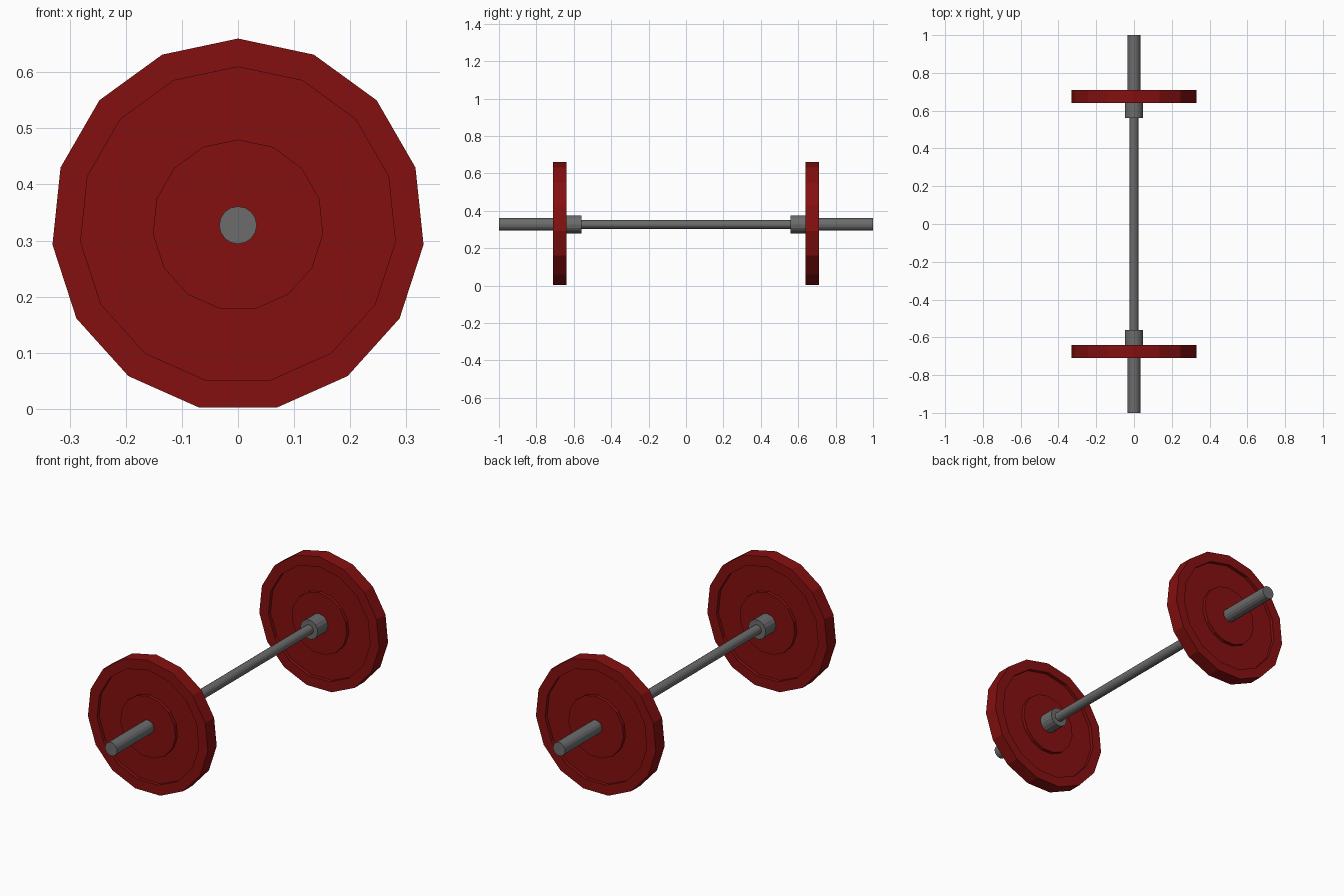
import bpy, bmesh, math

if "Cube" in bpy.data.objects:
    bpy.data.objects.remove(bpy.data.objects["Cube"])

AXIS_Z = 0.3275  # height of the bar's centre line


def material(name, rgb):
    m = bpy.data.materials.new(name)
    m.diffuse_color = (*rgb, 1)
    m.use_nodes = True
    m.node_tree.nodes["Principled BSDF"].inputs["Base Color"].default_value = m.diffuse_color
    return m


red = material("dark red", (0.235, 0.005, 0.005))
grey = material("steel grey", (0.15, 0.15, 0.15))


def lathe(name, profile, sides, mat):
    """Revolve (radius, y) points around the bar axis; radius 0 closes the end."""
    bm = bmesh.new()
    rings = []
    for r, y in profile:
        if r == 0:
            rings.append([bm.verts.new((0, y, AXIS_Z))])
            continue
        ring = []
        for i in range(sides):
            a = 2 * math.pi * i / sides
            ring.append(bm.verts.new((r * math.sin(a), y, AXIS_Z + r * math.cos(a))))
        rings.append(ring)
    for a, b in zip(rings, rings[1:]):
        for i in range(sides):
            j = (i + 1) % sides
            quad = [a[i % len(a)], a[j % len(a)], b[j % len(b)], b[i % len(b)]]
            bm.faces.new(list(dict.fromkeys(quad)))
    bmesh.ops.recalc_face_normals(bm, faces=bm.faces)
    me = bpy.data.meshes.new(name)
    bm.to_mesh(me)
    bm.free()
    me.materials.append(mat)
    ob = bpy.data.objects.new(name, me)
    bpy.context.collection.objects.link(ob)
    return ob


def cylinder(name, r, y0, y1, sides):
    return lathe(name, [(0, y0), (r, y0), (r, y1), (0, y1)], sides, grey)


# thin grip between the collars
cylinder("bar_grip", 0.0235, -0.57, 0.57, 16)

for side, s in (("front", -1), ("back", 1)):
    # collar and loading sleeve
    cylinder(side + "_collar", 0.048, s * 0.56, s * 0.641, 16)
    cylinder(side + "_sleeve", 0.0335, s * 0.63, s * 1.0, 16)
    # weight plate: raised rim and hub with a recessed web on both faces
    y, half, web = 0.675, 0.035, 0.018
    face = [(0, half), (0.1525, half), (0.1525, web),
            (0.282, web), (0.282, half), (0.3325, half)]
    profile = [(r, s * (y - d)) for r, d in face]
    profile += [(r, s * (y + d)) for r, d in reversed(face)]
    lathe(side + "_weight_plate", profile, 15, red)
